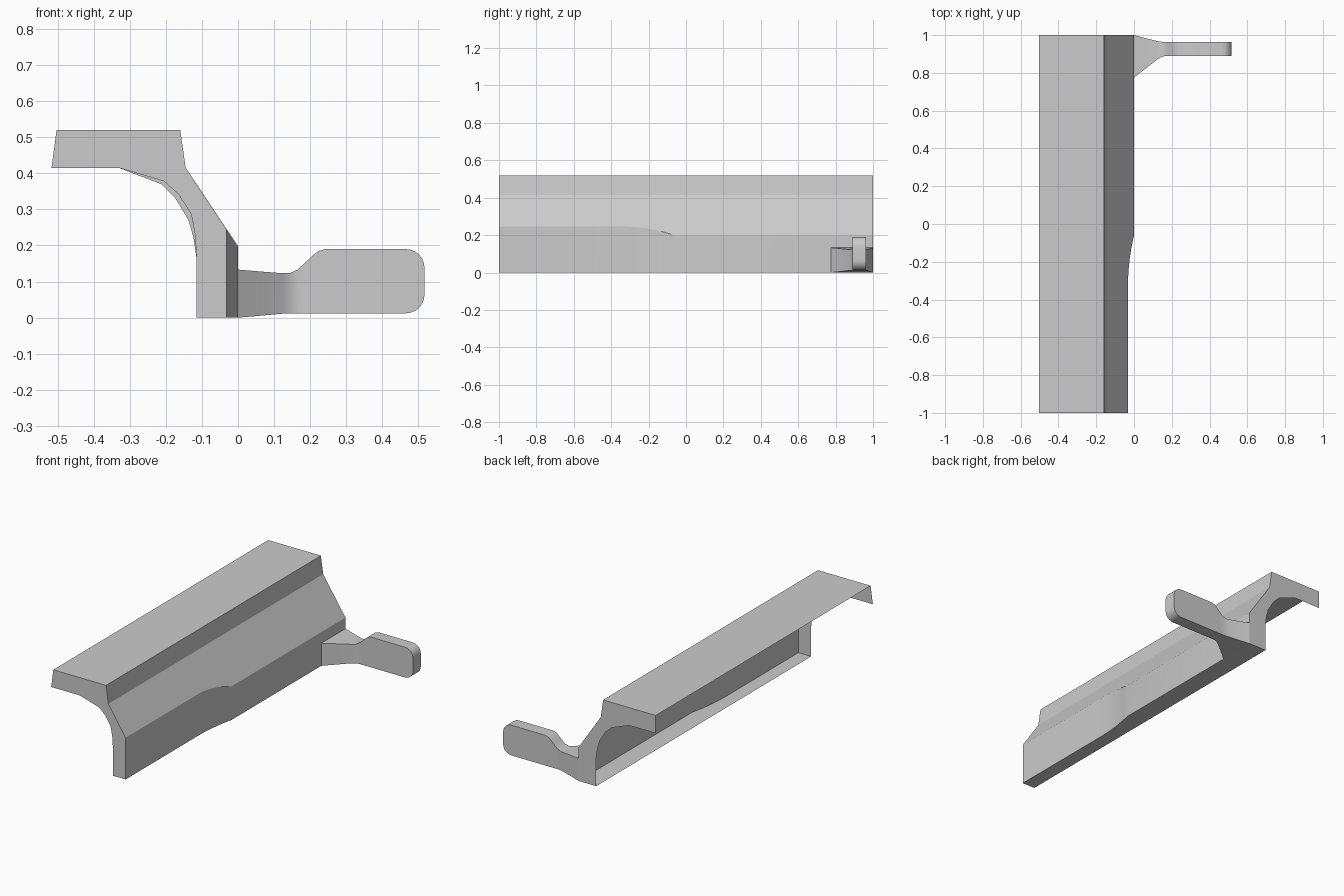
import bpy, bmesh, math

if "Cube" in bpy.data.objects:
    bpy.data.objects.remove(bpy.data.objects["Cube"])


def finish(bm, name):
    mesh = bpy.data.meshes.new(name)
    bm.to_mesh(mesh)
    bm.free()
    ob = bpy.data.objects.new(name, mesh)
    bpy.context.collection.objects.link(ob)
    bpy.ops.object.select_all(action='DESELECT')
    ob.select_set(True)
    bpy.context.view_layer.objects.active = ob
    bpy.ops.object.shade_smooth_by_angle(angle=math.radians(25))
    return ob


# Rail shell: open sheet (bottom, wall, slope, lip, top) with the lower wall curving inwards
def wall_x(y):
    if y >= -0.06:
        return 0.0
    t = max(0.0, (y + 0.33) / 0.27)
    return -0.032 * (1 - t * t)


def profile(y):
    x = wall_x(y)
    return [(-0.115, 0), (x, 0), (x, 0.198 - 1.48 * x),
            (-0.145, 0.415), (-0.16, 0.52), (-0.503, 0.52)]


bm = bmesh.new()
stations = [-1] + [-0.33 + 0.27 * i / 8 for i in range(9)] + [1]
rows = [[bm.verts.new((x, y, z)) for x, z in profile(y)] for y in stations]
for a, b in zip(rows, rows[1:]):
    for i in range(len(a) - 1):
        bm.faces.new((a[i], b[i], b[i + 1], a[i + 1]))

# End plates with the arched underside
front_arch = [(-0.517, 0.415), (-0.33, 0.415), (-0.205, 0.378), (-0.165, 0.342),
              (-0.13, 0.287), (-0.119, 0.23), (-0.115, 0.165)]
back_arch = [(-0.503, 0.415), (-0.33, 0.415), (-0.213, 0.37), (-0.175, 0.333),
             (-0.137, 0.27), (-0.123, 0.22), (-0.115, 0.165)]
for row, arch, y in ((rows[0], front_arch, -1), (rows[-1], back_arch, 1)):
    loop = row + [bm.verts.new((x, y, z)) for x, z in arch]
    bm.faces.new(loop if y < 0 else loop[::-1])
finish(bm, "rail_shell")

# Side arm: box sections lofted along x (x, y low, y high, z low, z high)
sections = [(0, 0.775, 1, 0, 0.133), (0.06, 0.822, 0.984, 0.005, 0.128),
            (0.125, 0.872, 0.968, 0.011, 0.123), (0.145, 0.884, 0.965, 0.012, 0.124),
            (0.165, 0.89, 0.963, 0.012, 0.133), (0.185, 0.89, 0.963, 0.012, 0.151),
            (0.205, 0.89, 0.963, 0.012, 0.17), (0.222, 0.89, 0.963, 0.012, 0.184),
            (0.242, 0.89, 0.963, 0.012, 0.19)]
r = 0.052
for k in range(7):
    a = math.radians(15 * k)
    d = r * (1 - math.cos(a))
    sections.append((0.465 + r * math.sin(a), 0.89, 0.963, 0.012 + d, 0.19 - d))

bm = bmesh.new()
rings = [[bm.verts.new((x, y, z)) for y, z in ((y0, z0), (y1, z0), (y1, z1), (y0, z1))]
         for x, y0, y1, z0, z1 in sections]
for a, b in zip(rings, rings[1:]):
    for i in range(4):
        j = (i + 1) % 4
        bm.faces.new((a[i], a[j], b[j], b[i]))
bm.faces.new(rings[-1])
bmesh.ops.recalc_face_normals(bm, faces=bm.faces)
finish(bm, "side_arm")
